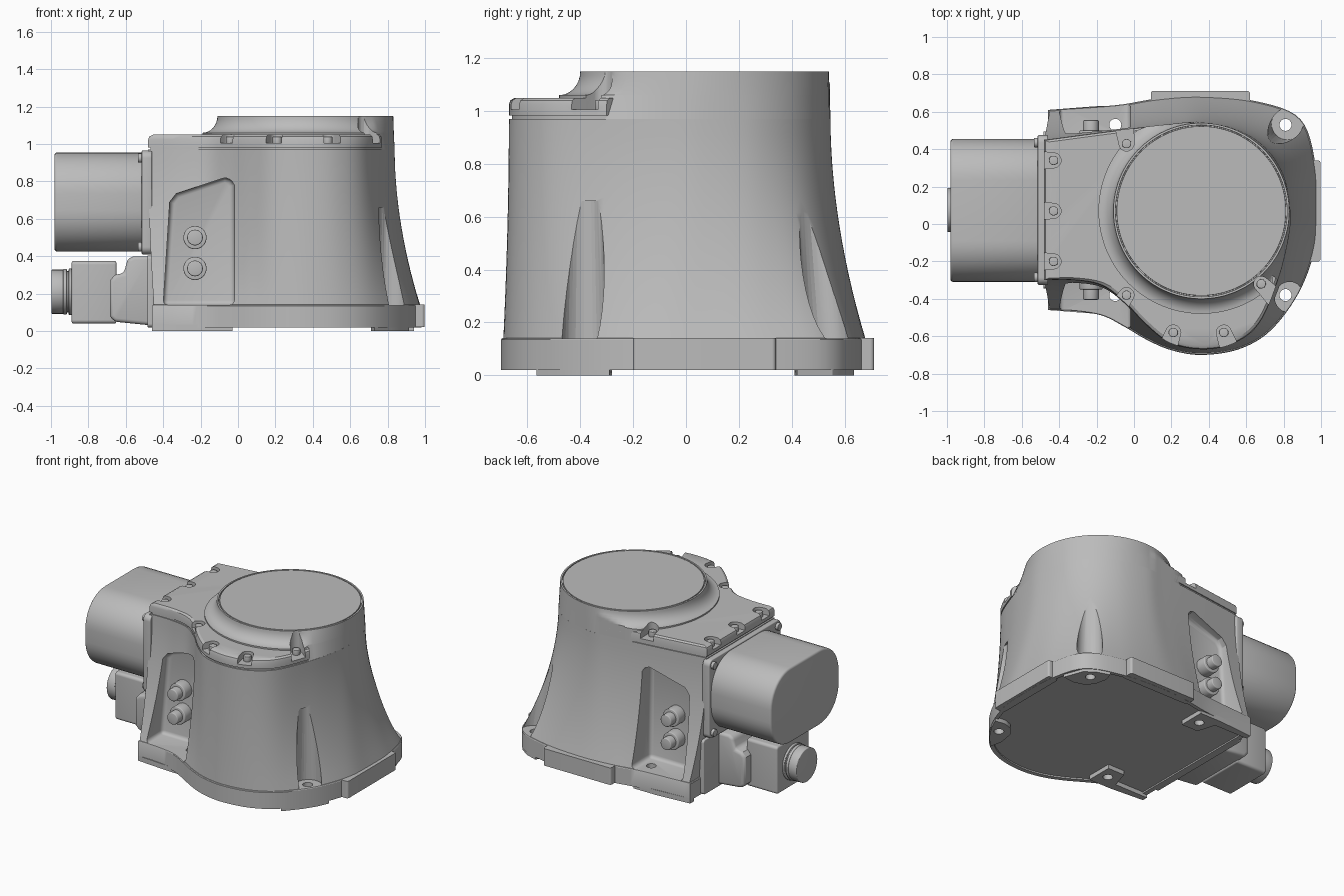
import bpy, bmesh, math
from mathutils import Vector

if "Cube" in bpy.data.objects:
    bpy.data.objects.remove(bpy.data.objects["Cube"])

grey = bpy.data.materials.new("cast_grey")
grey.use_nodes = True
COLOUR = (0.5, 0.5, 0.5, 1)
grey.diffuse_color = COLOUR
grey.node_tree.nodes["Principled BSDF"].inputs["Base Color"].default_value = COLOUR

C = Vector((0.36, 0.07))   # turret axis
MID = 0.075                # symmetry line of the mounting pattern


def finish(name, bm):
    bmesh.ops.recalc_face_normals(bm, faces=bm.faces)
    mesh = bpy.data.meshes.new(name)
    bm.to_mesh(mesh)
    bm.free()
    mesh.materials.append(grey)
    ob = bpy.data.objects.new(name, mesh)
    bpy.context.collection.objects.link(ob)
    return ob


def select(ob):
    bpy.ops.object.select_all(action='DESELECT')
    ob.select_set(True)
    bpy.context.view_layer.objects.active = ob


def smooth(ob, angle=32):
    select(ob)
    bpy.ops.object.shade_smooth_by_angle(angle=math.radians(angle))


def loft(name, sections):
    """Skin a stack of equal-length 3D loops and cap both ends."""
    bm = bmesh.new()
    rings = [[bm.verts.new(p) for p in s] for s in sections]
    n = len(rings[0])
    for a, b in zip(rings, rings[1:]):
        for i in range(n):
            j = (i + 1) % n
            bm.faces.new((a[i], a[j], b[j], b[i]))
    bm.faces.new(rings[0])
    bm.faces.new(rings[-1])
    return finish(name, bm)


def prism(name, pts, axis, lo, hi, bevel=0.0):
    def place(p, h):
        v = list(p)
        v.insert(axis, h)
        return v
    ob = loft(name, [[place(p, h) for p in pts] for h in (lo, hi)])
    if bevel:
        mod = ob.modifiers.new("bevel", 'BEVEL')
        mod.width, mod.segments, mod.limit_method = bevel, 3, 'ANGLE'
        mod.angle_limit = math.radians(40)
        select(ob)
        bpy.ops.object.modifier_apply(modifier=mod.name)
    smooth(ob)
    return ob


def circle(u, v, r, n=32):
    return [(u + r * math.cos(2 * math.pi * i / n), v + r * math.sin(2 * math.pi * i / n)) for i in range(n)]


def rounded(u0, u1, v0, v1, r, n=10):
    pts = []
    corners = ((u1 - r, v1 - r), (u0 + r, v1 - r), (u0 + r, v0 + r), (u1 - r, v0 + r))
    for q, (u, v) in enumerate(corners):
        for i in range(n + 1):
            a = math.pi / 2 * (q + i / n)
            pts.append((u + r * math.cos(a), v + r * math.sin(a)))
    return pts


def cut(ob, cutters):
    for c in cutters:
        mod = ob.modifiers.new("cut", 'BOOLEAN')
        mod.operation, mod.solver, mod.object = 'DIFFERENCE', 'EXACT', c
        select(ob)
        bpy.ops.object.modifier_apply(modifier=mod.name)
    smooth(ob)


def outline(pts, k=6, side=20):
    """Catmull-Rom curve through the points, closed by a straight left side."""
    p = [Vector(q) for q in pts]
    p = [p[0]] + p + [p[-1]]
    out = []
    for i in range(1, len(p) - 2):
        a, b, c, d = p[i - 1:i + 3]
        for s in range(k):
            t = s / k
            out.append(0.5 * (2 * b + (c - a) * t + (2 * a - 5 * b + 4 * c - d) * t * t
                              + (3 * b - a - 3 * c + d) * t ** 3))
    return out + [p[-1].lerp(p[0], i / side) for i in range(side)]


def level(loop, z, scale=1.0):
    return [(*(C + (p - C) * scale), z) for p in loop]


# Plan outlines of the shell: shoulder and foot, left front corner to left back corner
shoulder = outline([(-.48, -.30), (-.32, -.30), (-.17, -.33), (-.05, -.42), (.06, -.535), (.19, -.635),
                    (.36, -.67), (.53, -.64), (.67, -.53), (.77, -.30), (.825, -.08), (.836, .07),
                    (.80, .26), (.70, .41), (.55, .505), (.36, .545), (.2, .535), (-.1, .50), (-.48, .45)])
foot = outline([(-.46, -.46), (-.32, -.465), (-.17, -.49), (-.05, -.55), (.07, -.62), (.2, -.675),
                (.36, -.70), (.56, -.67), (.73, -.57), (.88, -.37), (.965, -.14), (.98, .07),
                (.97, .32), (.89, .56), (.66, .655), (.36, .685), (.12, .67), (-.1, .635), (-.46, .61)])
WALL = range(54, 93)       # outline points where the shell wall runs up to the rim

# Shell: flange with a recessed floor, then the flared wall
sections = [level(foot, .03, .96), level(foot, .02, .96), level(foot, .02), level(foot, .135),
            level(foot, .14, .995)]
STEPS = 14
for i in range(STEPS + 1):
    t = i / STEPS
    w = (1 - t) ** 1.9
    sections.append(level([a.lerp(b, w) for a, b in zip(shoulder, foot)], .141 + .829 * t, 1 - .012 * w))
body = loft("body_shell", sections)

# Feet under the bolt holes
left_foot = [(-.46, -.46), (-.2, -.48), (-.03, -.48), (-.03, -.29), (-.16, -.29), (-.2, -.42), (-.46, -.42)]
feet = [
    prism("front_left_foot", left_foot, 2, 0, .035),
    prism("back_left_foot", [(x, 2 * MID - y) for x, y in left_foot], 2, 0, .035),
    prism("front_right_foot", [(.915, -.29), (.88, -.37), (.82, -.46), (.73, -.565), (.71, -.47),
                               (.73, -.36), (.78, -.3), (.84, -.28)], 2, 0, .035),
    prism("back_right_foot", [(.94, .42), (.89, .555), (.82, .605), (.73, .635), (.71, .57),
                              (.73, .48), (.78, .43), (.85, .41)], 2, 0, .035)]

# Pockets, bolt reliefs and bolt holes
cutters = []
pocket = [(-.4, .14), (-.02, .14), (-.02, .78), (-.035, .81), (-.07, .82), (-.33, .735), (-.365, .69)]
holes = []
for s, top_x, top_y in ((1, .82, -.385), (-1, .775, .49)):
    cutters.append(prism("pocket_cutter", pocket, 1, *sorted((MID - s * .35, MID - s * .9)), bevel=.025))
    lower, upper = circle(.82, MID - s * .46, .085), circle(top_x, top_y, .068)
    cutters.append(loft("relief_cutter", [[(*p, .14) for p in lower], [(*p, .66) for p in upper]]))
    for x in (-.1, .81):
        holes.append(prism("hole_cutter", circle(x, MID - s * .455, .032), 2, -.05, .2))
cut(body, cutters + holes)
for f in feet:
    cut(f, holes)

# Machined pads on the flange
prism("right_flange_pad", rounded(.92, .998, -.2, .34, .015), 2, .021, .141)
prism("back_flange_pad", rounded(.09, .62, .63, .712, .015), 2, .021, .141)


# Turret collar: fillet towards the lid, plain wall elsewhere, seam around the top disc
def ring(r, z):
    pts = []
    for i, p in enumerate(shoulder):
        d = (p - C).length
        reach = min(r, d)
        if i in WALL and r >= .47:
            reach = d + (.47 - d) * (z - .965) / .185
        pts.append((*(C + (p - C) * (reach / d)), z))
    return pts


profile = [(.55, .965)]
for i in range(9):
    a = math.pi / 2 * i / 8
    profile.append((.55 - .08 * math.sin(a), 1.15 - .09 * math.cos(a)))
profile[-1] = (.47, 1.15)
profile += [(.459, 1.15), (.458, 1.14), (.453, 1.14), (.452, 1.15)]
collar = loft("turret_collar", [ring(r, z) for r, z in profile])

# Bolted lid
plan = shoulder[:55] + [C] + shoulder[94:]
lid = loft("lid", [level(plan, .96, .985), level(plan, .982, .985), level(plan, .982), level(plan, 1.025),
                   level(plan, 1.04, .993), level(plan, 1.05, .97)])
bolts = [(-.43, .34, 180), (-.43, .07, 180), (-.43, -.2, 180), (-.04, .43, 97), (-.04, -.38, 235),
         (.21, -.58, 250), (.48, -.58, 290), (.68, -.32, -45)]
notches = []
for x, y, deg in bolts:
    a = math.radians(deg)
    u, v = Vector((math.cos(a), math.sin(a))), Vector((-math.sin(a), math.cos(a)))
    shape = [(-.04 * math.sin(t), .04 * math.cos(t)) for t in [math.pi * i / 10 for i in range(11)]]
    shape += [(.15, -.055), (.15, .055)]
    notches.append(prism("notch_cutter", [Vector((x, y)) + u * p + v * q for p, q in shape], 2, 1.005, 1.2))
cut(lid, notches)
cut(collar, notches)
for x, y, deg in bolts:
    prism("lid_bolt", circle(x, y, .025, 20), 2, 1.0, 1.04, .004)

for c in cutters + holes + notches:
    bpy.data.objects.remove(c)

# Cable sockets in both pockets
for s, side in ((1, "front"), (-1, "back")):
    for z in (.335, .5):
        for part, r, reach in (("socket_base", .062, .425), ("socket_tip", .042, .48)):
            ends = sorted((MID - s * .33, MID - s * reach))
            prism(side + "_" + part, circle(-.23, z, r), 1, *ends, bevel=.006)

# Motor on the left end
prism("motor_plate", rounded(MID - .4, MID + .4, .41, .965, .04), 0, -.515, -.46, .006)
prism("motor_housing", rounded(-.31, .455, .425, .955, .22), 0, -.982, -.5, .015)
for y in (-.285, .435):
    for z in (.45, .925):
        prism("motor_bolt", circle(y, z, .025, 20), 0, -.535, -.5, .004)

# Power connector below the motor
prism("connector_plate", rounded(MID - .42, MID + .42, .02, .405, .02), 0, -.485, -.45, .006)
hood = [(-.46, .03), (-.66, .05), (-.685, .08), (-.685, .27), (-.66, .3), (-.61, .31), (-.59, .385),
        (-.56, .4), (-.46, .4)]
prism("connector_hood", hood, 1, MID - .25, MID + .25, .02)
prism("connector_box", rounded(MID - .18, MID + .18, .04, .375, .02), 0, -.89, -.65, .012)
for lo, hi, r in ((-.93, -.88, .11), (-.905, -.89, .125), (-.935, -.915, .122), (-.998, -.93, .118)):
    prism("connector_cap", circle(MID, .21, r), 0, lo, hi, .005)
